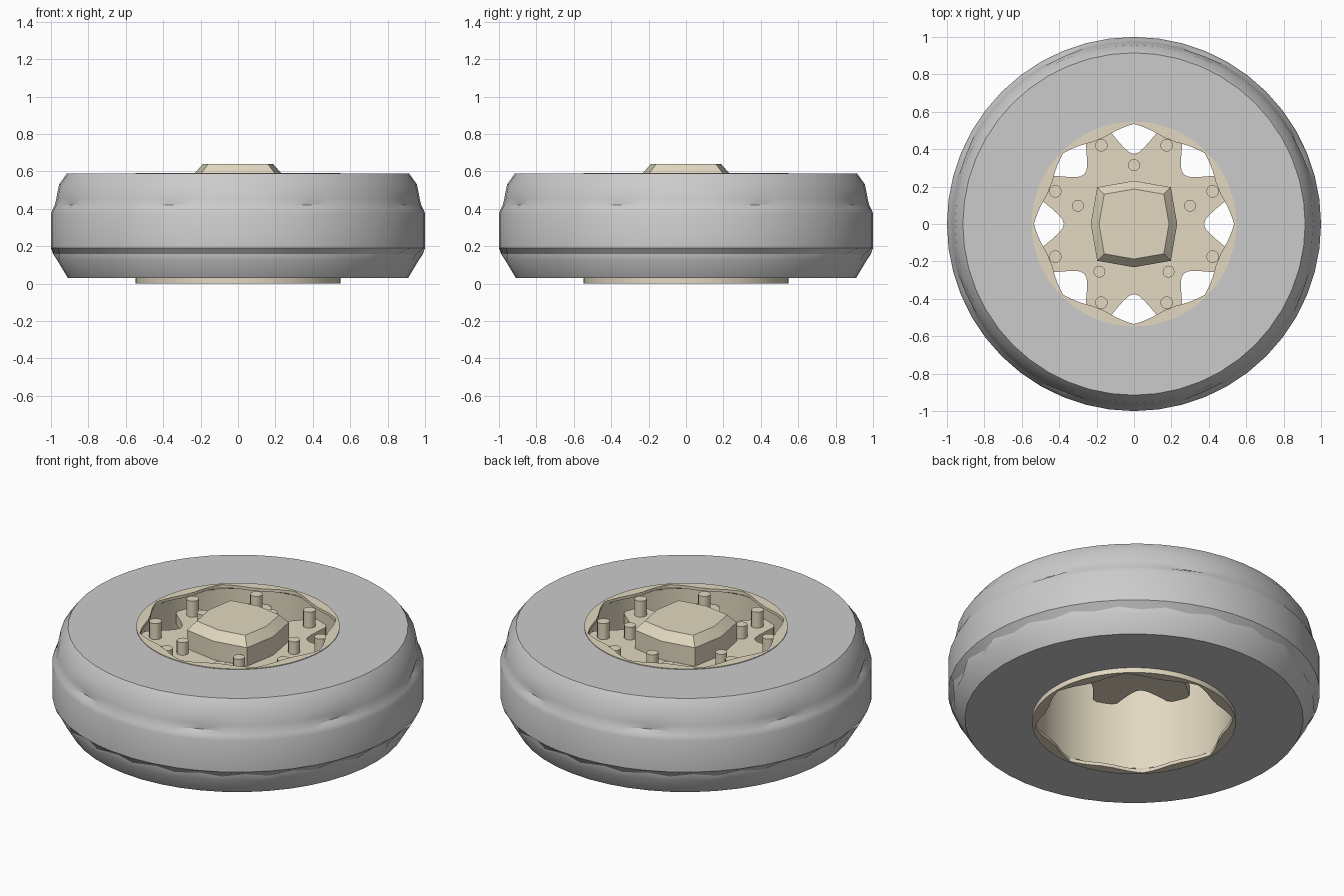
import bpy, bmesh
from math import sin, cos, pi, radians

if "Cube" in bpy.data.objects:
    bpy.data.objects.remove(bpy.data.objects["Cube"])

tan = bpy.data.materials.new("tan_rim")
tan.diffuse_color = (0.76, 0.69, 0.53, 1)
tan.use_nodes = True
tan.node_tree.nodes["Principled BSDF"].inputs["Base Color"].default_value = tan.diffuse_color


def finish(bm, name, mat=None, smooth=25):
    bmesh.ops.recalc_face_normals(bm, faces=bm.faces)
    me = bpy.data.meshes.new(name)
    bm.to_mesh(me)
    bm.free()
    ob = bpy.data.objects.new(name, me)
    bpy.context.collection.objects.link(ob)
    if mat:
        me.materials.append(mat)
    bpy.ops.object.select_all(action='DESELECT')
    ob.select_set(True)
    bpy.context.view_layer.objects.active = ob
    bpy.ops.object.shade_smooth_by_angle(angle=radians(smooth))
    return ob


def lathe(name, profile, n, mat=None, ring=True):
    """Spin a profile round z; a radius may be a function of the step index."""
    bm = bmesh.new()
    rows = []
    for r, z in profile:
        row = []
        for i in range(n):
            a = 2 * pi * i / n
            rad = r(i) if callable(r) else r
            row.append(bm.verts.new((rad * cos(a), rad * sin(a), z)))
        rows.append(row)
    pairs = list(zip(rows, rows[1:]))
    if ring:
        pairs.append((rows[-1], rows[0]))
    for p, q in pairs:
        for i in range(n):
            j = (i + 1) % n
            bm.faces.new((p[i], p[j], q[j], q[i]))
    if not ring:
        bm.faces.new(rows[0])
        bm.faces.new(rows[-1])
    return finish(bm, name, mat)


def studs(name, count, radius, z0, z1, size, sides, turn):
    """Ring of short upright cylinders."""
    for k in range(count):
        a = 2 * pi * k / count + turn
        bpy.ops.mesh.primitive_cylinder_add(
            vertices=sides, radius=size, depth=z1 - z0,
            location=(radius * cos(a), radius * sin(a), (z0 + z1) / 2))
        ob = bpy.context.object
        ob.name = f"{name}_{k + 1}"
        ob.data.materials.append(tan)
        bpy.ops.object.shade_smooth_by_angle(angle=radians(40))


# tyre: alternate groove points pushed in make the diamond tread dents
N = 48
lower_dent = lambda i: 0.955 if i % 2 else 0.988
upper_dent = lambda i: 0.963 if i % 6 == 3 else 0.98
lathe("tyre", [(0.545, 0.03), (0.91, 0.03), (0.967, 0.125), (lower_dent, 0.157),
               (1.0, 0.19), (1.0, 0.375), (0.99, 0.40), (upper_dent, 0.42),
               (0.972, 0.452), (0.957, 0.53), (0.915, 0.588), (0.545, 0.588)], N)

# rim barrel with a lip that widens at the eight spokes
M = 96


def offset(i):
    """Degrees away from the nearest window centre."""
    return abs((i * 360 / M + 22.5) % 45 - 22.5)


lip = lambda i: 0.535 - 0.045 * min(1, offset(i) / 18)
lathe("rim_barrel", [(0.547, 0.0), (lip, 0.0), (lip, 0.02), (0.535, 0.03),
                     (0.535, 0.565), (lip, 0.575), (lip, 0.592), (0.547, 0.592)], M, tan)

# wheel plate with eight scalloped windows round its edge
edge = lambda i: min(0.54, 0.375 + 0.165 * (offset(i) / 16) ** 2)
lathe("wheel_plate", [(edge, 0.42), (edge, 0.48)], M, tan, ring=False)

# lobed hub with bevelled cap
lobe = lambda s: (lambda i: s * (0.265 if i % 2 else 0.22))
lathe("hub", [(lobe(1.05), 0.47), (lobe(1.05), 0.59), (lobe(0.85), 0.64)],
      8, tan, ring=False)

# bolts on the spokes and nuts round the hub
studs("rim_bolt", 8, 0.455, 0.47, 0.575, 0.034, 12, radians(22.5))
studs("hub_nut", 5, 0.315, 0.47, 0.555, 0.032, 12, radians(90))
